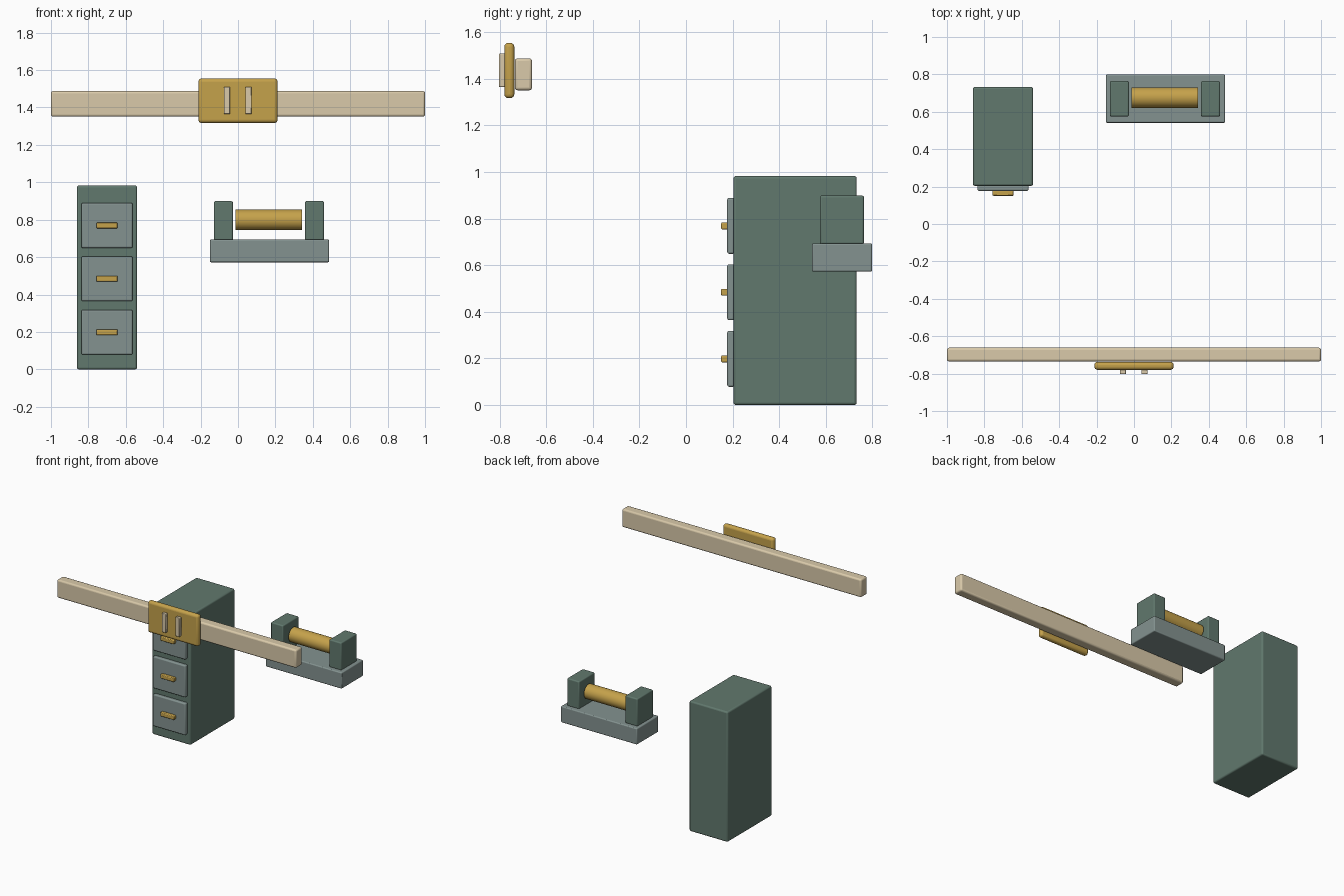
import bpy, math

if "Cube" in bpy.data.objects:
    bpy.data.objects.remove(bpy.data.objects["Cube"])


def material(name, color):
    m = bpy.data.materials.new(name)
    m.diffuse_color = (*color, 1)
    m.use_nodes = True
    m.node_tree.nodes["Principled BSDF"].inputs["Base Color"].default_value = m.diffuse_color
    return m


GREEN = material("dark_green", (0.12, 0.19, 0.155))
GREY = material("grey_green", (0.23, 0.29, 0.28))
GOLD = material("brass", (0.56, 0.36, 0.07))
CREAM = material("cream", (0.70, 0.59, 0.40))


def finish(o, name, mat, bevel, segments=3):
    o.name = name
    o.data.materials.append(mat)
    if bevel:
        b = o.modifiers.new("bevel", 'BEVEL')
        b.width, b.segments = bevel, segments
    bpy.ops.object.shade_smooth_by_angle(angle=math.radians(35))
    return o


def box(name, x, y, z, mat, bevel=0.01, segments=3):
    """Rounded box from (min, max) ranges."""
    bpy.ops.mesh.primitive_cube_add(size=1, location=[sum(r) / 2 for r in (x, y, z)])
    o = bpy.context.object
    o.scale = [r[1] - r[0] for r in (x, y, z)]
    bpy.ops.object.transform_apply(location=False, rotation=False, scale=True)
    return finish(o, name, mat, bevel, segments)


# Belt strap, buckle plate and two raised bars
box("belt_strap", (-1, 1), (-0.735, -0.661), (1.351, 1.488), CREAM, 0.012)
box("buckle_plate", (-0.212, 0.212), (-0.780, -0.737), (1.317, 1.555), GOLD, 0.018, 4)
for i, x in enumerate((-0.059, 0.056)):
    box(f"buckle_bar_{i + 1}", (x - 0.017, x + 0.017), (-0.803, -0.778),
        (1.365, 1.509), CREAM, 0.004, 2)

# Drawer cabinet
box("cabinet_body", (-0.861, -0.539), (0.204, 0.733), (0, 0.983), GREEN, 0.011)
for i, z in enumerate((0.198, 0.484, 0.769)):
    box(f"drawer_front_{i + 1}", (-0.837, -0.564), (0.177, 0.208),
        (z - 0.120, z + 0.120), GREY, 0.008)
    box(f"drawer_handle_{i + 1}", (-0.757, -0.643), (0.151, 0.180),
        (z - 0.015, z + 0.015), GOLD, 0.005, 2)

# Roller stand: base, two posts and the roller between them
box("stand_base", (-0.150, 0.487), (0.541, 0.799), (0.572, 0.694), GREY, 0.007)
for side, x in (("left", -0.078), ("right", 0.409)):
    box(f"stand_post_{side}", (x - 0.051, x + 0.051), (0.575, 0.764),
        (0.690, 0.899), GREEN, 0.008)
bpy.ops.mesh.primitive_cylinder_add(vertices=32, radius=0.055, depth=0.354,
                                    location=(0.164, 0.676, 0.799),
                                    rotation=(0, math.pi / 2, 0))
finish(bpy.context.object, "roller", GOLD, 0)
